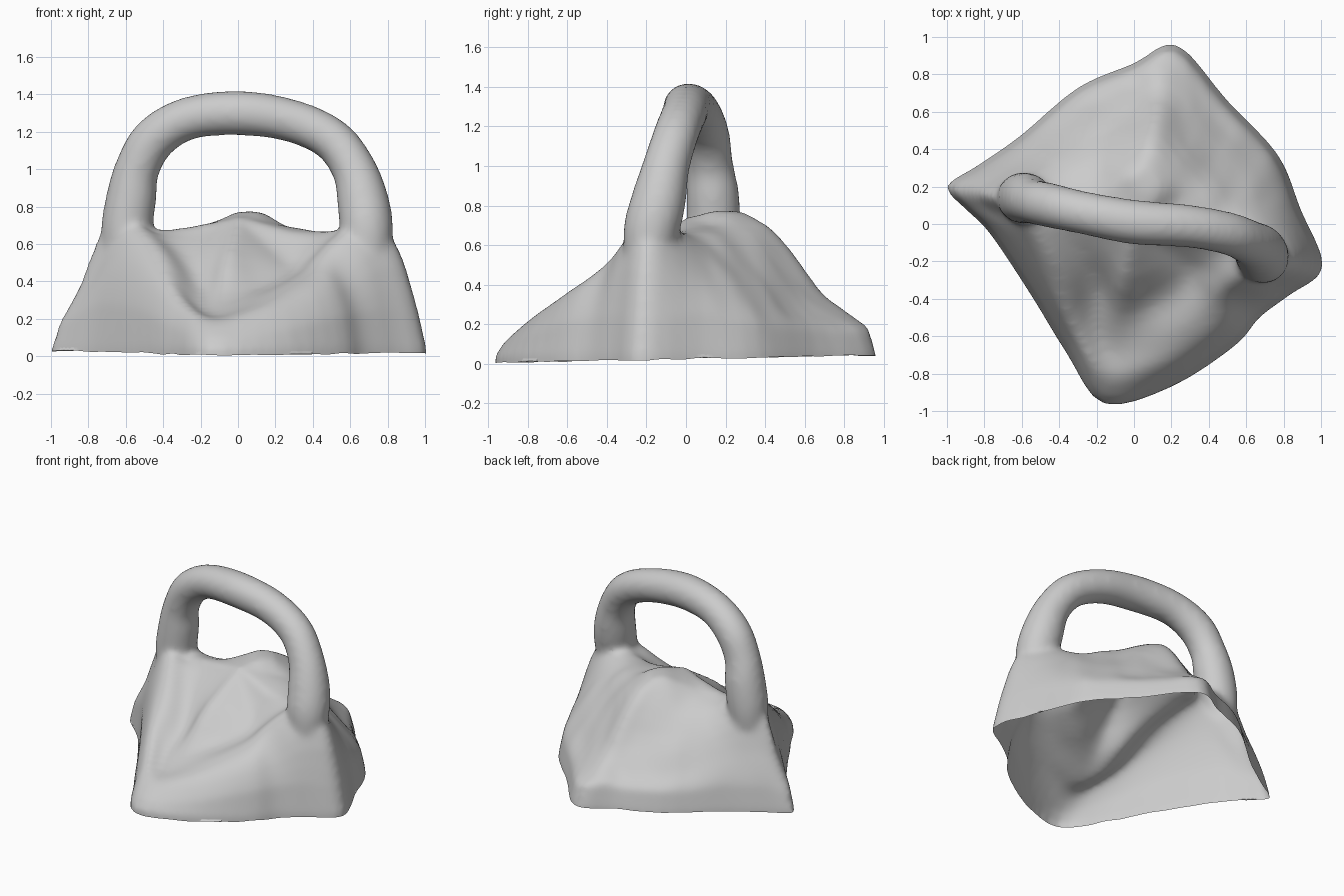
import bpy, bmesh
from math import sin, cos, pi
from mathutils import Vector, noise

cube = bpy.data.objects.get("Cube")
if cube:
    bpy.data.objects.remove(cube)

clay = bpy.data.materials.new("Light grey clay")
clay.use_nodes = True
COLOUR = (0.6, 0.6, 0.6, 1)
clay.diffuse_color = COLOUR
clay.node_tree.nodes["Principled BSDF"].inputs["Base Color"].default_value = COLOUR

# Each spoke: outline x, y, then heights stepping inward towards the middle
STEPS = (0.96, 0.85, 0.7, 0.5, 0.3)
MIDDLE = 0.74
SPOKES = [
    (-1.0, .2, .17, .37, .72, .68, .68),
    (-.84, .31, .2, .42, .68, .66, .69),
    (-.61, .47, .2, .36, .54, .63, .7),
    (-.3, .73, .18, .27, .42, .6, .73),
    (0, .86, .19, .27, .4, .63, .76),
    (.23, .96, .17, .25, .37, .63, .76),
    (.5, .66, .17, .27, .44, .65, .76),
    (.77, .37, .2, .34, .48, .64, .71),
    (.89, .08, .25, .45, .59, .66, .69),
    (1.01, -.23, .22, .58, .73, .66, .66),
    (.83, -.38, .25, .55, .67, .58, .6),
    (.67, -.5, .23, .43, .56, .49, .56),
    (.54, -.65, .21, .38, .45, .43, .54),
    (.2, -.87, .13, .26, .32, .36, .53),
    (-.16, -.96, .1, .19, .22, .34, .54),
    (-.36, -.69, .16, .3, .31, .37, .55),
    (-.55, -.38, .25, .45, .53, .5, .59),
    (-.77, -.05, .28, .53, .68, .63, .64),
    (-.9, .08, .22, .43, .71, .66, .66),
]

# Handle path: x, y, z, radius
HANDLE = [
    (-.62, .14, .42, .1), (-.6, .14, .65, .135), (-.57, .135, .85, .135),
    (-.54, .12, 1.0, .12), (-.45, .1, 1.16, .12), (-.27, .06, 1.27, .115),
    (0, .01, 1.3, .12), (.28, -.01, 1.26, .115), (.5, -.05, 1.16, .115),
    (.62, -.1, 1.0, .12), (.67, -.14, .82, .14), (.69, -.18, .65, .14),
    (.7, -.2, .42, .1),
]


def bridge(bm, a, b):
    for i in range(len(a)):
        j = (i + 1) % len(a)
        bm.faces.new((a[i], a[j], b[j], b[i]))


def curve_point(points, i, t):
    """Catmull-Rom point between entries i and i + 1."""
    last = len(points) - 1
    p = [Vector(points[min(max(i + k, 0), last)]) for k in (-1, 0, 1, 2)]
    return (p[1] * 2 + (p[2] - p[0]) * t
            + (p[0] * 2 - p[1] * 5 + p[2] * 4 - p[3]) * t ** 2
            + (p[1] * 3 - p[0] - p[2] * 3 + p[3]) * t ** 3) / 2


def add_mound(bm):
    """Closed solid of rings, with a buried skirt that is trimmed later."""
    loop = SPOKES[-1:] + SPOKES + SPOKES[:2]
    spokes = [curve_point(loop, i + 1, k / 4) for i in range(len(SPOKES)) for k in range(4)]
    columns = []
    for s in spokes:
        profile = [(s[0], s[1], .04)]
        profile += [(s[0] * t, s[1] * t, s[n + 2]) for n, t in enumerate(STEPS)]
        profile.append((0, 0, MIDDLE))
        column = [Vector((s[0], s[1], -.2)), Vector(profile[0])]
        for i in range(1, len(profile) - 1):
            column += [curve_point(profile, i, k / 3) for k in range(3)]
        for p in column[2:]:
            p.z += noise.noise(Vector((p.x * 6, p.y * 6, 0))) * (.025 if p.y > .1 else .006)
        columns.append([bm.verts.new(p) for p in column])
    rings = list(zip(*columns))
    for a, b in zip(rings, rings[1:]):
        bridge(bm, a, b)
    top = bm.verts.new((0, 0, MIDDLE))
    for i, v in enumerate(rings[-1]):
        bm.faces.new((v, rings[-1][(i + 1) % len(spokes)], top))
    bm.faces.new(rings[0][::-1])


def add_handle(bm, sides=20):
    path = [curve_point(HANDLE, i, k / 4) for i in range(len(HANDLE) - 1) for k in range(4)]
    path.append(Vector(HANDLE[-1]))
    rings = []
    for i, p in enumerate(path):
        along = (path[min(i + 1, len(path) - 1)] - path[max(i - 1, 0)]).xyz
        side = along.cross(Vector((0, 1, 0))).normalized()
        depth = side.cross(along).normalized()
        rings.append([bm.verts.new(p.xyz + (side * cos(a) + depth * sin(a)) * p.w)
                      for a in (2 * pi * k / sides for k in range(sides))])
    for a, b in zip(rings, rings[1:]):
        bridge(bm, a, b)
    bm.faces.new(rings[0])
    bm.faces.new(rings[-1][::-1])


# Mound and handle in one mesh, fused and softened
bm = bmesh.new()
add_mound(bm)
add_handle(bm)
bmesh.ops.recalc_face_normals(bm, faces=bm.faces)
mesh = bpy.data.meshes.new("handled_mound")
bm.to_mesh(mesh)
bm.free()
mound = bpy.data.objects.new("handled_mound", mesh)
bpy.context.collection.objects.link(mound)

fuse = mound.modifiers.new("Fuse", 'REMESH')
fuse.mode = 'VOXEL'
fuse.voxel_size = 0.02
soften = mound.modifiers.new("Soften", 'SMOOTH')
soften.factor = 0.5
soften.iterations = 12
evaluated = mound.evaluated_get(bpy.context.evaluated_depsgraph_get())
shell = bpy.data.meshes.new_from_object(evaluated)
mound.modifiers.clear()

# Trim the skirt to leave a hollow shell, open underneath
bm = bmesh.new()
bm.from_mesh(shell)
bmesh.ops.bisect_plane(bm, geom=bm.verts[:] + bm.edges[:] + bm.faces[:],
                       plane_co=(0, 0, .025), plane_no=(0, -.02, 1), clear_inner=True)
for v in bm.verts:
    if v.is_boundary:
        v.co.z += noise.noise(v.co * 7) * .008
for f in bm.faces:
    f.smooth = True
bm.to_mesh(shell)
bm.free()
mound.data = shell
shell.materials.clear()
shell.materials.append(clay)
